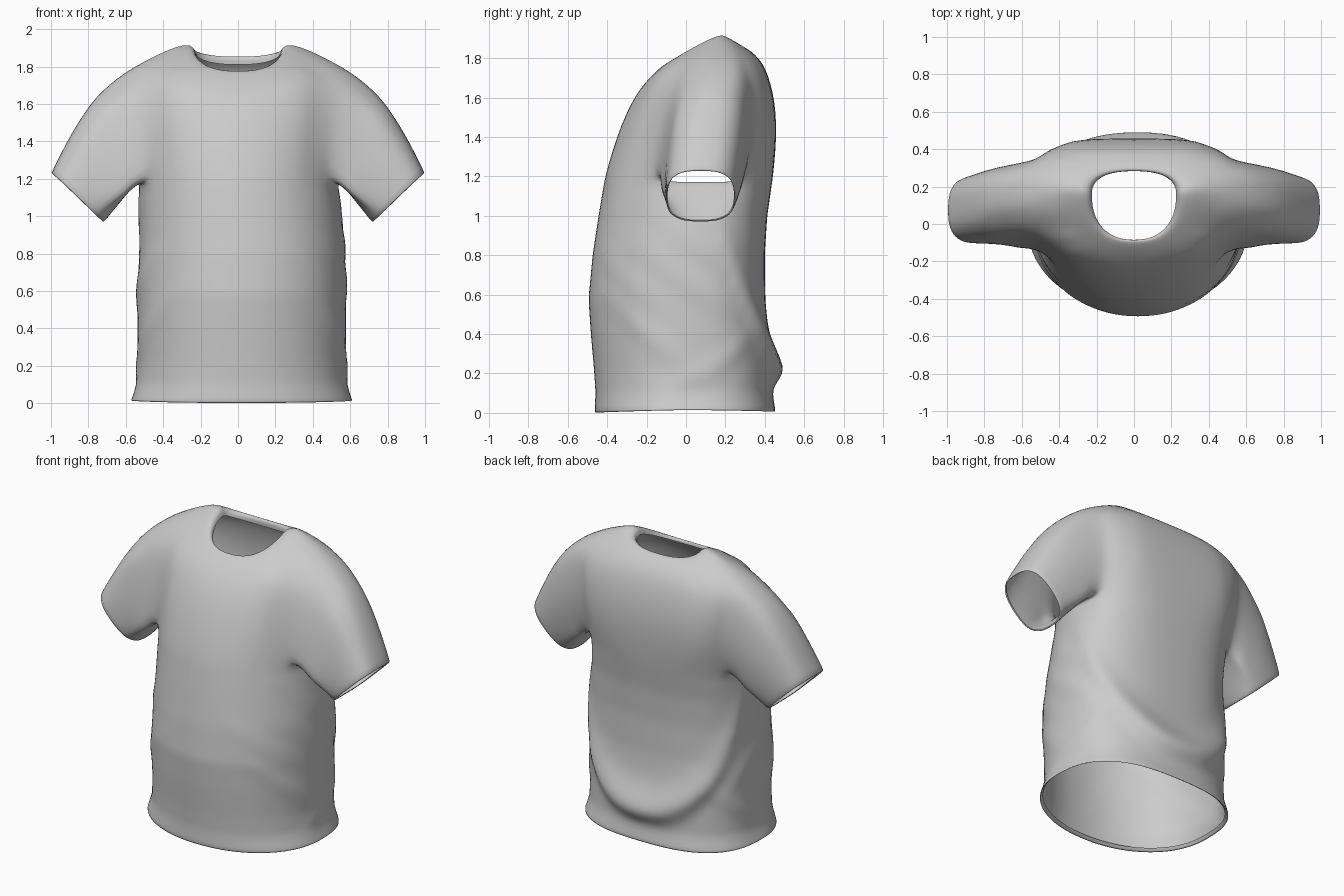
import bpy, bmesh, math
from mathutils import Vector

if "Cube" in bpy.data.objects:
    bpy.data.objects.remove(bpy.data.objects["Cube"])

N, K = 48, 4            # columns round the torso, half-width of armhole in columns

# Torso rings: half width, side y, front y, back y, side z, front z, back z, back roundness
lower = [(.575, 0, -.44, .43, .035, .02, .025, .75), (.598, 0, -.465, .457, .004, -.009, -.004, .75),
         (.585, 0, -.464, .452, .035, .025, .03, .75), (.562, .01, -.46, .435, .1, .1, .1, .75),
         (.555, .02, -.468, .432, .22, .22, .22, .75), (.558, .03, -.484, .418, .4, .4, .4, .75),
         (.556, .04, -.496, .403, .58, .58, .58, .75), (.55, .05, -.475, .40, .8, .8, .8, .75),
         (.54, .07, -.445, .413, 1.0, 1.0, 1.0, .75), (.53, .08, -.411, .442, 1.2, 1.2, 1.2, .7)]
upper = [(.545, .10, -.375, .455, 1.33, 1.33, 1.33, .6), (.555, .11, -.33, .46, 1.46, 1.46, 1.46, .54),
         (.565, .12, -.28, .45, 1.59, 1.57, 1.58, .55), (.585, .13, -.23, .43, 1.69, 1.65, 1.67, .6),
         (.62, .14, -.185, .405, 1.77, 1.70, 1.745, .68), (.50, .16, -.15, .37, 1.84, 1.735, 1.80, .75),
         (.38, .18, -.12, .33, 1.892, 1.76, 1.835, .8), (.28, .18, -.095, .297, 1.928, 1.778, 1.856, .8),
         (.235, .16, -.085, .28, 1.908, 1.775, 1.852, .85), (.226, .16, -.085, .285, 1.87, 1.755, 1.81, .85)]

# Subdivide the long lower spans so the folds have geometry
rings = []
for a, b in zip(lower, lower[1:]):
    n = max(1, round((b[4] - a[4]) / .045))
    rings += [tuple(p + (q - p) * i / n for p, q in zip(a, b)) for i in range(n)]
I0 = len(rings)
rings += [lower[-1]] + upper
I1 = I0 + 5


def wrap(d):
    return (d + math.pi) % (2 * math.pi) - math.pi


# Wrinkles: angle in degrees, height, slope, angular length, width, amplitude
wrinkles = [(5, .62, -.35, .5, .06, .015), (-25, .40, -.4, .5, .05, .014),
            (15, .25, .3, .5, .05, .014), (-40, .68, -.3, .4, .06, .01),
            (185, .62, .35, .5, .06, .015), (205, .40, .4, .5, .05, .014),
            (165, .25, -.3, .5, .05, .014), (130, .40, .5, .4, .05, .018),
            (0, .85, -.4, .4, .05, .012)]


def fold(th, z):
    """Outward displacement of the cloth: one draped fold behind, small wrinkles at the sides."""
    u = abs(wrap(th - math.pi / 2))
    v = z - (.21 + .43 * u ** 1.6)
    w = .13 if v > 0 else .065
    d = (.05 * math.exp(-(u / .8) ** 2) + .015) * math.exp(-(v / w) ** 2)
    d *= max(0, min(1, (1.8 - u) * 2))
    for deg, zc, sl, ln, wd, am in wrinkles:
        u = wrap(th - math.radians(deg))
        d += am * math.exp(-(u / ln) ** 2 - ((z - zc - sl * u) / wd) ** 2)
    return d * max(0, min(1, z / .1))


def torso_point(r, th):
    a, ys, yf, yb, zs, zf, zb, pb = r
    c, s = math.cos(th), math.sin(th)
    top = max(0, min(1, (zs - 1.7) / .2))
    p = pb if s > 0 else .95 - .1 * top
    y1, z1 = (yb, zb) if s > 0 else (yf, zf)
    f = abs(s)
    z = zs + (z1 - zs) * f ** (1.3 - .3 * top)
    d = fold(th, z) if z < 1.15 else 0
    shift = .02 * max(0, min(1, (1.25 - z) / .4))
    return Vector((shift + math.copysign(abs(c) ** p, c) * a + d * c,
                   ys + (y1 - ys) * f ** p + d * s, z))


def sleeve_point(h, phi, side, t, scale=1.0):
    """Blend an armhole vertex h toward the slanted cuff."""
    c, s = -math.cos(phi), math.sin(phi) * side
    e = math.copysign(abs(c) ** .8, c) * scale
    f = math.copysign(abs(s) ** .7, s) * scale
    cuff = Vector((side * (.863 + .142 * e), .073 + .178 * f, 1.092 + .13 * e))
    p = h.lerp(cuff, t)
    b = math.sin(math.pi * t ** .8) * .03 * (c + 1) / 2
    back = math.sin(math.pi * t) * .01 * max(0, s)
    return p + Vector((side * b, back, b))


bm = bmesh.new()
grid = [[bm.verts.new(torso_point(r, 2 * math.pi * j / N)) for j in range(N)] for r in rings]

# Torso skin with armholes left open
for i in range(len(grid) - 1):
    for j in range(N):
        m = (j + K) % (N // 2)
        if I0 <= i < I1 and m < 2 * K:
            continue
        k = (j + 1) % N
        bm.faces.new((grid[i][j], grid[i][k], grid[i + 1][k], grid[i + 1][j]))

# Sleeves grown from the armhole loops (columns mirrored for the second side)
for side in (1, -1):
    path = [(I0, j) for j in range(-K, K + 1)] + [(i, K) for i in range(I0 + 1, I1)]
    path += [(I1, j) for j in range(K, -K - 1, -1)] + [(i, -K) for i in range(I1 - 1, I0, -1)]
    loop = [grid[i][(j if side > 0 else N // 2 - j) % N] for i, j in path]
    n = len(loop)
    steps = [(t / 7, 1.0) for t in range(1, 8)] + [(.97, .94)]
    prev = loop
    for t, sc in steps:
        ring = [bm.verts.new(sleeve_point(v.co, side * 2 * math.pi * (q - K) / n, side, t, sc))
                for q, v in enumerate(loop)]
        for q in range(n):
            w = (q + 1) % n
            bm.faces.new((prev[q], prev[w], ring[w], ring[q]))
        prev = ring

bmesh.ops.delete(bm, geom=[v for v in bm.verts if not v.link_faces], context='VERTS')

# Relax the seam between torso and sleeves, more at the front than the back
seam = [v for v in bm.verts if .38 < abs(v.co.x) < .74 and v.co.z > 1.14 and not v.is_boundary]
front = [v for v in seam if v.co.y < .05 and v.co.z > 1.25]
for verts, passes in ((seam, 3), (front, 5)):
    for _ in range(passes):
        bmesh.ops.smooth_vert(bm, verts=verts, factor=.4, use_axis_x=True, use_axis_y=True, use_axis_z=True)
bmesh.ops.recalc_face_normals(bm, faces=bm.faces)
for f in bm.faces:
    f.smooth = True

mesh = bpy.data.meshes.new("shirt")
bm.to_mesh(mesh)
bm.free()
shirt = bpy.data.objects.new("shirt", mesh)
bpy.context.collection.objects.link(shirt)
sub = shirt.modifiers.new("smooth_cloth", 'SUBSURF')
sub.levels = sub.render_levels = 1
